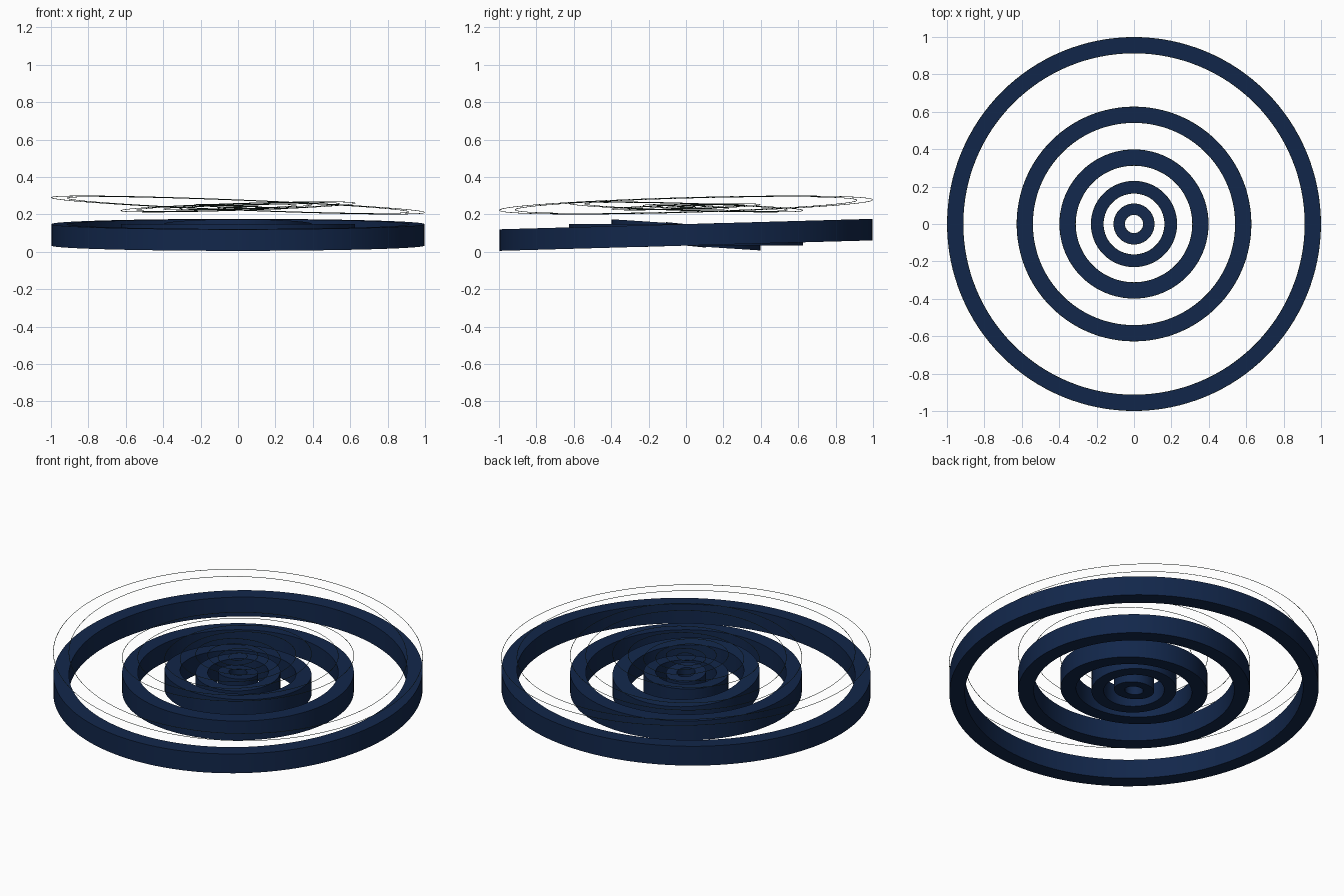
import bpy, math

if "Cube" in bpy.data.objects:
    bpy.data.objects.remove(bpy.data.objects["Cube"])

SEG = 128


def material(name, color):
    m = bpy.data.materials.new(name)
    m.diffuse_color = color
    m.use_nodes = True
    m.node_tree.nodes["Principled BSDF"].inputs["Base Color"].default_value = m.diffuse_color
    return m


navy = material("navy", (0.006, 0.02, 0.07, 1))
dark_green = material("dark_green", (0.02, 0.04, 0.03, 1))


def lathe(name, profile, mat, tilt_x, tilt_y):
    """Revolve a closed (radius, z) profile; tilts are slopes along x and y."""
    n = len(profile)
    verts, faces = [], []
    for i in range(SEG):
        a = 2 * math.pi * i / SEG
        for r, z in profile:
            x, y = r * math.cos(a), r * math.sin(a)
            verts.append((x, y, z + tilt_x * x + tilt_y * y))
    for i in range(SEG):
        j = (i + 1) % SEG
        for k in range(n):
            l = (k + 1) % n
            faces.append((i * n + k, j * n + k, j * n + l, i * n + l))
    mesh = bpy.data.meshes.new(name)
    mesh.from_pydata(verts, [], faces)
    mesh.materials.append(mat)
    obj = bpy.data.objects.new(name, mesh)
    bpy.context.collection.objects.link(obj)
    bpy.context.view_layer.objects.active = obj
    obj.select_set(True)
    bpy.ops.object.shade_smooth_by_angle(angle=math.radians(30))
    obj.select_set(False)


def wire_profile(radius, z, t=0.0015):
    return [(radius + t * math.cos(k * math.pi / 2),
             z + t * math.sin(k * math.pi / 2)) for k in range(4)]


# outer radius, inner radius, band y slope, wire x slope, wire y slope
RINGS = [
    (0.998, 0.914, 0.028, -0.04, 0.028),
    (0.626, 0.542, 0.0, 0.032, -0.03),
    (0.397, 0.313, -0.065, 0.03, 0.03),
    (0.229, 0.164, 0.03, -0.05, -0.03),
    (0.108, 0.05, -0.1, 0.05, 0.03),
]

for i, (ro, ri, band_y, wire_x, wire_y) in enumerate(RINGS, 1):
    # solid band
    lathe(f"ring_band_{i}",
          [(ri, 0.033), (ro, 0.033), (ro, 0.148), (ri, 0.148)],
          navy, 0, band_y)
    # thin floating outlines above the band
    z = 0.25 if i == 1 else 0.24
    lathe(f"outer_wire_{i}", wire_profile(ro, z), dark_green, wire_x, wire_y)
    lathe(f"inner_wire_{i}", wire_profile(ri, z), dark_green, wire_x, wire_y)
